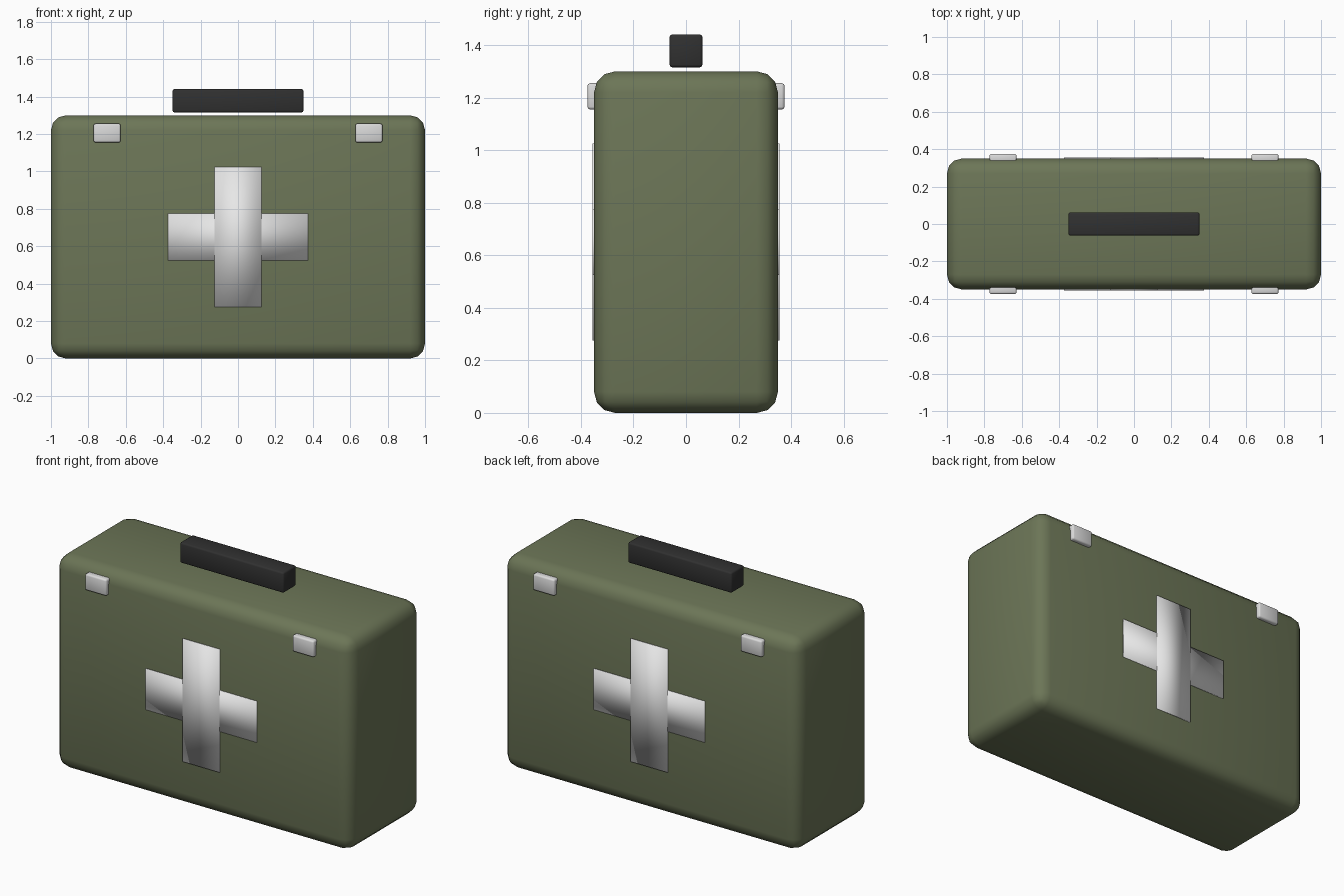
import bpy
import math

cube = bpy.data.objects.get("Cube")
if cube:
    bpy.data.objects.remove(cube, do_unlink=True)


def material(name, colour):
    m = bpy.data.materials.new(name)
    m.use_nodes = True
    m.diffuse_color = (*colour, 1)
    m.node_tree.nodes["Principled BSDF"].inputs["Base Color"].default_value = (*colour, 1)
    return m


green = material("olive green", (0.15, 0.18, 0.095))
black = material("dark grey", (0.03, 0.03, 0.03))
white = material("white", (0.8, 0.8, 0.8))
metal = material("light metal", (0.7, 0.7, 0.7))


def box(name, centre, size, mat, bevel=0, segments=2, angle=None):
    bpy.ops.mesh.primitive_cube_add(size=1, location=centre)
    ob = bpy.context.object
    ob.name = name
    ob.scale = size
    bpy.ops.object.transform_apply(location=False, rotation=False, scale=True)
    ob.data.materials.append(mat)
    if bevel:
        mod = ob.modifiers.new("rounded edges", "BEVEL")
        mod.width = bevel
        mod.segments = segments
        bpy.ops.object.modifier_apply(modifier=mod.name)
    if angle:
        bpy.ops.object.shade_smooth_by_angle(angle=math.radians(angle))
    else:
        bpy.ops.object.shade_smooth()
    return ob


# Case and floating grip
box("case_body", (0, 0, 0.65), (2, 0.7, 1.3), green, 0.08, 3, 40)
box("carry_handle", (0, 0, 1.378), (0.7, 0.125, 0.125), black, 0.01, 2, 50)

# Cross plates and latches on both broad sides
for side, sign in (("front", -1), ("back", 1)):
    box(side + "_cross_upright", (0, sign * 0.352, 0.65), (0.25, 0.009, 0.75), white)
    box(side + "_cross_bar", (0, sign * 0.3515, 0.65), (0.75, 0.009, 0.25), white)
    for end, x in (("left", 0.7), ("right", -0.7)):
        box(f"{side}_{end}_latch", (x, sign * 0.35, 1.205), (0.145, 0.05, 0.1),
            metal, 0.01, 2, 50)
